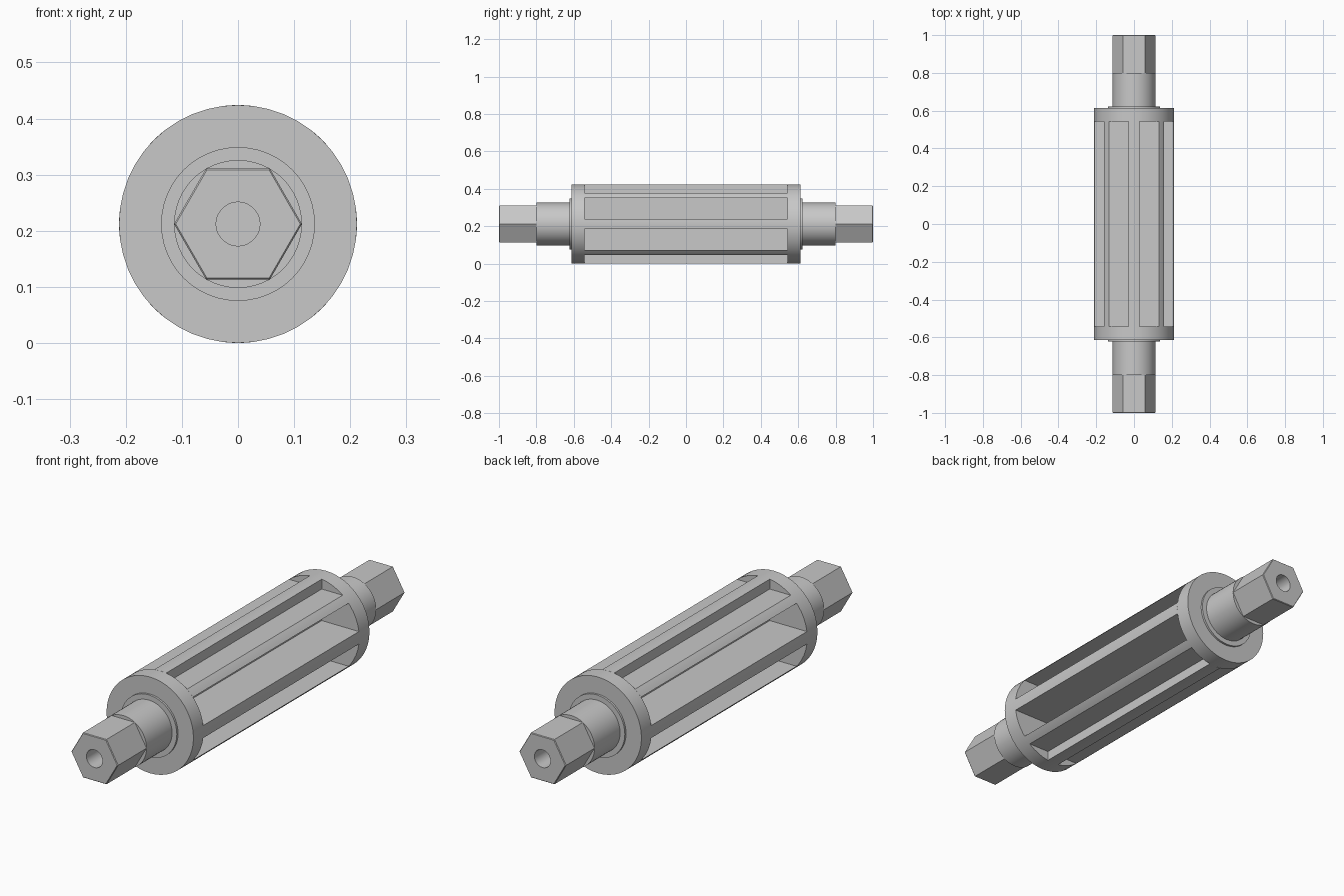
import bpy
import bmesh
from math import pi, sin, cos, asin, acos, radians

cube = bpy.data.objects.get("Cube")
if cube:
    bpy.data.objects.remove(cube, do_unlink=True)

SEGMENTS = 48          # divisible by six so hexagon corners land on points
R = 0.212              # roller radius
SHAFT_R = 0.114
COLLAR_R = 0.137
HOLE_R = 0.039
SPINE_HALF = 0.029     # half the thickness of the upright spine
FINS = [(-0.1665, -0.139), (-0.0275, 0.0275), (0.139, 0.1665)]  # heights from axis
CHAMFER = 0.003
SLOT_END, DISC_END, COLLAR_END, HEX_START, TIP = 0.542, 0.613, 0.622, 0.8, 1.0

grey = bpy.data.materials.new("steel_grey")
grey.use_nodes = True
colour = (0.58, 0.58, 0.58, 1)
grey.diffuse_color = colour
grey.node_tree.nodes["Principled BSDF"].inputs["Base Color"].default_value = colour


def circle(r):
    return [(r * cos(2 * pi * i / SEGMENTS), r * sin(2 * pi * i / SEGMENTS))
            for i in range(SEGMENTS)]


def hexagon(r):
    points = []
    for i in range(SEGMENTS):
        a = 2 * pi * i / SEGMENTS
        d = r * cos(pi / 6) / cos(a % (pi / 3) - pi / 6)
        points.append((d * cos(a), d * sin(a)))
    return points


def arc(start, end, steps=4):
    angles = [start + (end - start) * i / steps for i in range(steps + 1)]
    return [(R * cos(a), R * sin(a)) for a in angles]


def loft(name, sections):
    """Skin a list of (y, outline) sections along the roller axis."""
    bm = bmesh.new()
    rings = [[bm.verts.new((x, y, z + R)) for x, z in outline]
             for y, outline in sections]
    for a, b in zip(rings, rings[1:]):
        n = len(a)
        for i in range(n):
            j = (i + 1) % n
            bm.faces.new((a[i], a[j], b[j], b[i]))
    bm.faces.new(rings[0])
    bm.faces.new(rings[-1])
    bmesh.ops.recalc_face_normals(bm, faces=bm.faces)
    mesh = bpy.data.meshes.new(name)
    bm.to_mesh(mesh)
    bm.free()
    mesh.materials.append(grey)
    obj = bpy.data.objects.new(name, mesh)
    bpy.context.collection.objects.link(obj)
    bpy.ops.object.select_all(action="DESELECT")
    obj.select_set(True)
    bpy.context.view_layer.objects.active = obj
    bpy.ops.object.shade_smooth_by_angle(angle=radians(25))


# Finned middle: an upright spine crossed by three level fins, all cut to the
# round outline; one half section is turned to give the other
half = []
for low, high in FINS:
    half += [(SPINE_HALF, low)] + arc(asin(low / R), asin(high / R)) + [(SPINE_HALF, high)]
spine_angle = acos(SPINE_HALF / R)
half += arc(spine_angle, pi - spine_angle)
outline = half + [(-x, -z) for x, z in half]
loft("finned_core", [(-SLOT_END, outline), (SLOT_END, outline)])

# Matching ends: rim disc, thin collar, round journal with drilled hexagonal tip
for side, s in (("front", -1), ("back", 1)):
    loft(side + "_rim_disc", [(s * SLOT_END, circle(R)), (s * DISC_END, circle(R))])
    loft(side + "_collar", [(s * (DISC_END - 0.01), circle(COLLAR_R)),
                            (s * COLLAR_END, circle(COLLAR_R))])
    loft(side + "_shaft_end", [
        (s * (DISC_END - 0.01), circle(SHAFT_R)),
        (s * HEX_START, circle(SHAFT_R)),
        (s * HEX_START, hexagon(SHAFT_R)),
        (s * (TIP - CHAMFER), hexagon(SHAFT_R)),
        (s * TIP, hexagon(SHAFT_R - CHAMFER)),
        (s * TIP, circle(HOLE_R)),
        (s * HEX_START, circle(HOLE_R)),
    ])
